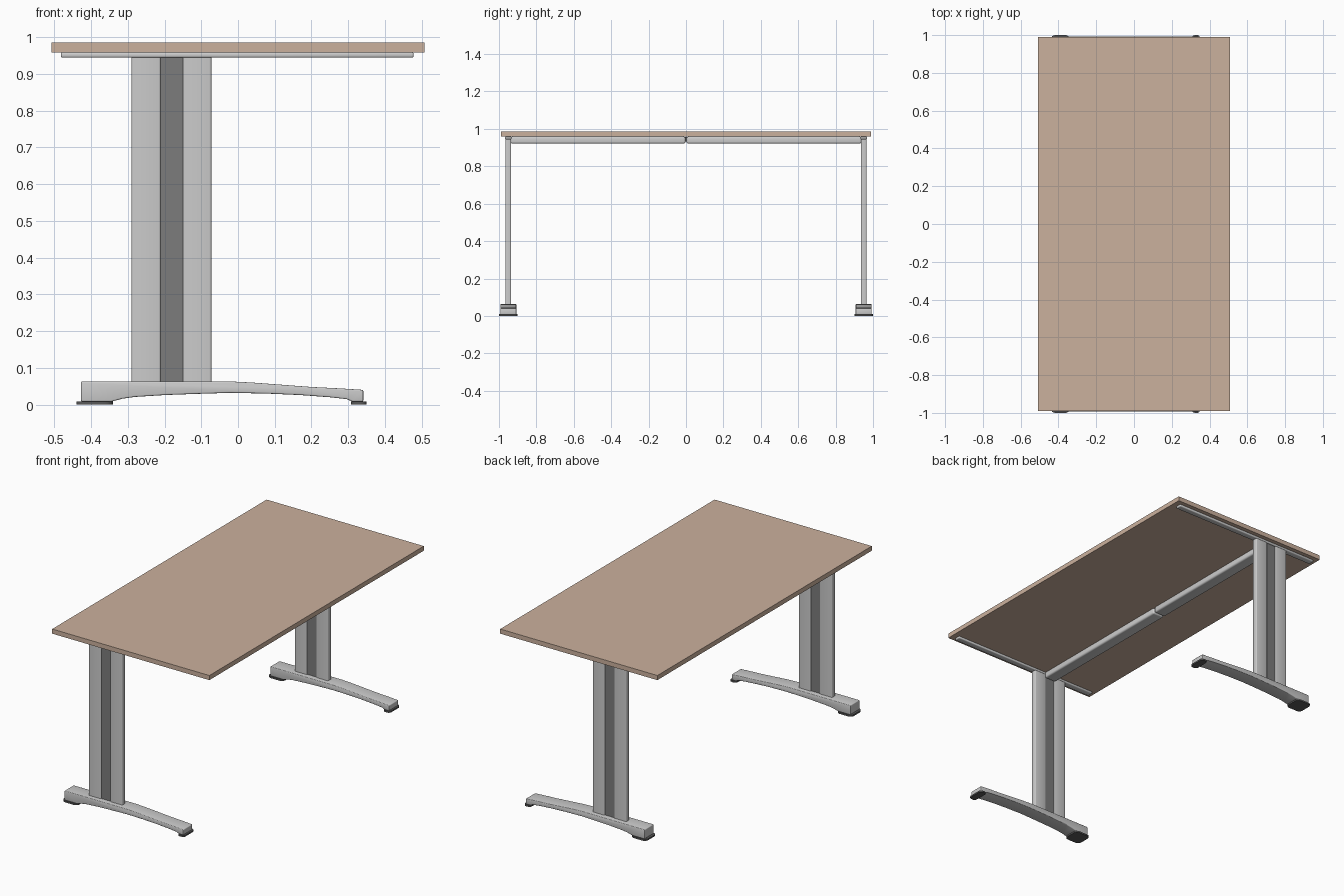
import bpy, bmesh, math
from mathutils import Vector

if "Cube" in bpy.data.objects:
    bpy.data.objects.remove(bpy.data.objects["Cube"])


def material(name, rgb):
    m = bpy.data.materials.new(name)
    m.diffuse_color = (*rgb, 1)
    m.use_nodes = True
    m.node_tree.nodes["Principled BSDF"].inputs["Base Color"].default_value = m.diffuse_color
    return m


WOOD = material("wood", (0.60, 0.44, 0.34))
DARK = material("dark_plastic", (0.20, 0.20, 0.20))
BLACK = material("black_rubber", (0.10, 0.10, 0.10))


def prism(name, profile, vec, mat=None, bevel=0, segs=3, along=None):
    """Extrude a closed profile along vec; round sharp edges (or only those along an axis)."""
    bm = bmesh.new()
    face = bm.faces.new([bm.verts.new(p) for p in profile])
    ext = bmesh.ops.extrude_face_region(bm, geom=[face])
    bmesh.ops.translate(bm, vec=vec, verts=[v for v in ext["geom"] if isinstance(v, bmesh.types.BMVert)])
    bmesh.ops.recalc_face_normals(bm, faces=bm.faces)
    if bevel:
        edges = [e for e in bm.edges if e.calc_face_angle(0) > math.radians(50)]
        if along:
            edges = [e for e in edges
                     if abs((e.verts[0].co - e.verts[1].co).normalized().dot(Vector(along))) > 0.9]
        bmesh.ops.bevel(bm, geom=edges, offset=bevel, segments=segs, profile=0.5,
                        affect='EDGES', clamp_overlap=True)
    me = bpy.data.meshes.new(name)
    bm.to_mesh(me)
    bm.free()
    ob = bpy.data.objects.new(name, me)
    bpy.context.collection.objects.link(ob)
    if mat:
        me.materials.append(mat)
    bpy.ops.object.select_all(action='DESELECT')
    ob.select_set(True)
    bpy.context.view_layer.objects.active = ob
    bpy.ops.object.shade_smooth_by_angle(angle=math.radians(32))
    return ob


def box(name, x, y, z, mat=None, bevel=0, segs=3, along=None):
    base = [(x[0], y[0], z[0]), (x[1], y[0], z[0]), (x[1], y[1], z[0]), (x[0], y[1], z[0])]
    return prism(name, base, (0, 0, z[1] - z[0]), mat, bevel, segs, along)


# Side outline of the arched foot (x, z)
FOOT = [(-0.427, 0.008), (-0.427, 0.063), (-0.02, 0.063), (0.04, 0.060), (0.12, 0.054),
        (0.20, 0.048), (0.28, 0.044), (0.341, 0.040), (0.341, 0.008), (0.312, 0.008),
        (0.295, 0.015), (0.25, 0.020), (0.17, 0.026), (0.08, 0.030), (-0.02, 0.032),
        (-0.12, 0.029), (-0.20, 0.026), (-0.28, 0.021), (-0.315, 0.016), (-0.345, 0.008)]

# Table top
box("table_top", (-0.508, 0.508), (-0.99, 0.99), (0.958, 0.985), WOOD)

for s, side in ((-1, "front"), (1, "back")):
    c = 0.95 * s

    def span(half):
        return (c - half, c + half)

    # Foot and its floor pads
    prism(side + "_foot", [(x, c - 0.043, z) for x, z in FOOT], (0, 0.086, 0), None, 0.004)
    box(side + "_large_pad", (-0.44, -0.34), span(0.05), (0, 0.009), BLACK, 0.022, 4, (0, 0, 1))
    box(side + "_small_pad", (0.307, 0.35), span(0.05), (0, 0.009), BLACK, 0.016, 4, (0, 0, 1))

    # Column: two rounded tubes with a dark recessed cable cover between
    for x, name in (((-0.29, -0.21), "_outer_tube"), ((-0.15, -0.072), "_inner_tube")):
        box(side + name, x, span(0.0155), (0.055, 0.952), None, 0.006, 3, (0, 0, 1))
    box(side + "_cable_cover", (-0.212, -0.148), span(0.011), (0.058, 0.946), DARK)

    # Rail under the table top
    box(side + "_support_rail", (-0.482, 0.478), span(0.018), (0.944, 0.9585), None, 0.005)

    # Half of the long beam, meeting the other at the middle
    y0, y1 = sorted((0.003 * s, 0.938 * s))
    box(side + "_beam_half", (-0.217, -0.143), (y0, y1), (0.921, 0.9585), None, 0.010, 4)

# Joint sleeve inside the beam
box("beam_joint", (-0.205, -0.155), (-0.03, 0.03), (0.932, 0.957), DARK)
